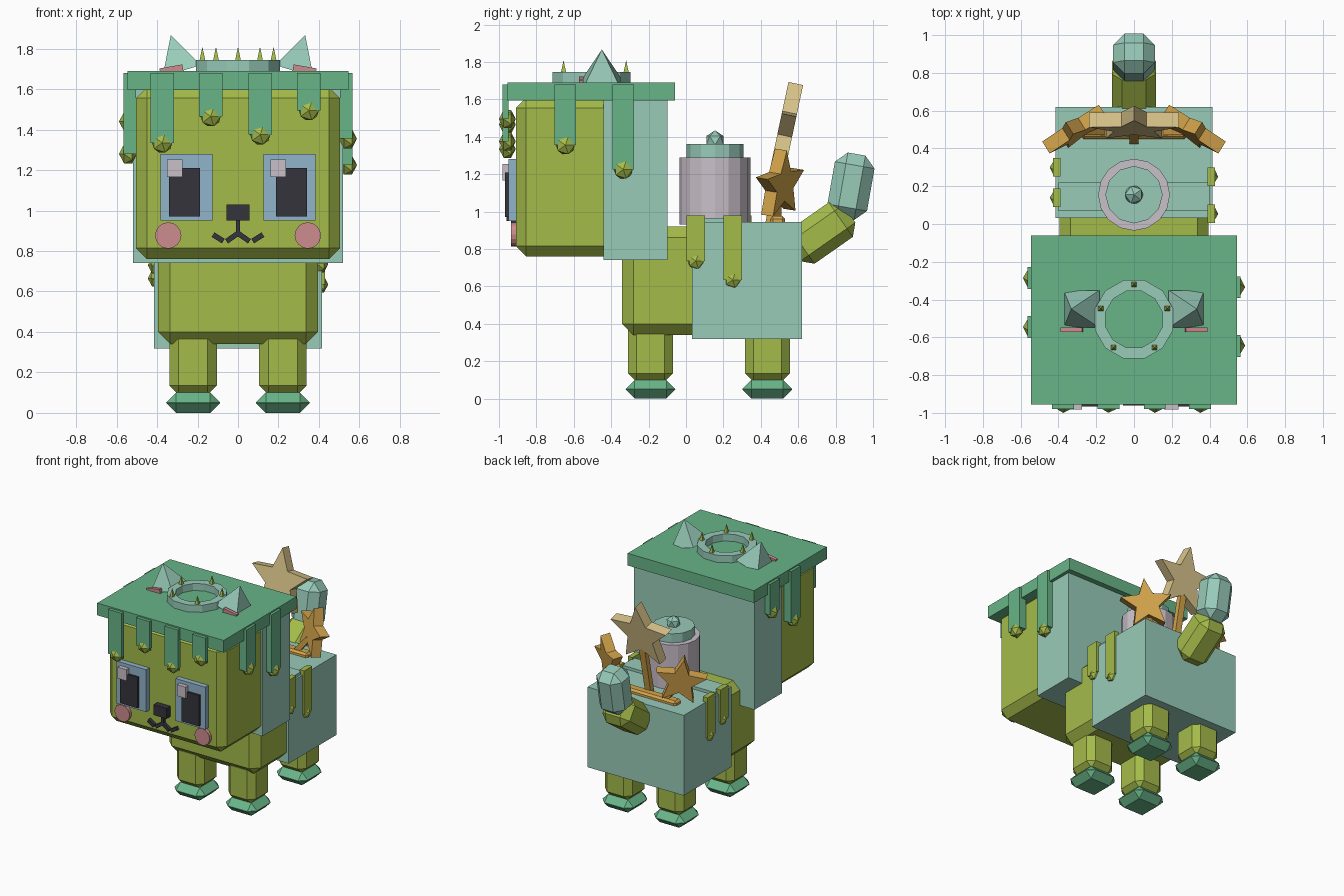
import bpy, bmesh, math
from mathutils import Matrix, Vector, Euler

cube = bpy.data.objects.get("Cube")
if cube:
    bpy.data.objects.remove(cube)


def material(name, rgb):
    lin = [((c / 255 + 0.055) / 1.055) ** 2.4 for c in rgb] + [1]
    m = bpy.data.materials.new(name)
    m.use_nodes = True
    m.diffuse_color = lin
    m.node_tree.nodes["Principled BSDF"].inputs["Base Color"].default_value = lin
    return m


LIME = material("lime", (164, 187, 74))
GREEN = material("leaf green", (104, 181, 136))
MINT = material("pale mint", (152, 203, 185))
GREY = material("pale lilac grey", (201, 192, 201))
PINK = material("pink", (204, 140, 141))
BLUE = material("pale blue", (145, 180, 203))
DARK = material("charcoal", (53, 51, 60))
GOLD = material("gold", (212, 165, 76))
SAND = material("sand", (216, 195, 138))


def finish(name, bm, mat, loc=(0, 0, 0), rot=(0, 0, 0)):
    bmesh.ops.recalc_face_normals(bm, faces=bm.faces)
    me = bpy.data.meshes.new(name)
    bm.to_mesh(me)
    bm.free()
    me.materials.append(mat)
    ob = bpy.data.objects.new(name, me)
    ob.location = loc
    ob.rotation_euler = rot
    bpy.context.collection.objects.link(ob)
    return ob


def block(name, mat, center, size, chamfer=0, rot=(0, 0, 0)):
    bm = bmesh.new()
    bmesh.ops.create_cube(bm, size=1, matrix=Matrix.Diagonal((*size, 1)))
    if chamfer:
        bmesh.ops.bevel(bm, geom=bm.edges[:], offset=chamfer, segments=1, affect='EDGES')
    return finish(name, bm, mat, center, rot)


def span(name, mat, x, y, z, chamfer=0):
    """Block given by its low and high limits on each axis."""
    return block(name, mat, [(a + b) / 2 for a, b in (x, y, z)],
                 [b - a for a, b in (x, y, z)], chamfer)


def cone(name, mat, base, r1, r2, height, sides, rot=(0, 0, 0), turn=0):
    bm = bmesh.new()
    bmesh.ops.create_cone(bm, cap_ends=True, segments=sides, radius1=r1, radius2=r2, depth=height,
                          matrix=Matrix.Translation((0, 0, height / 2)) @ Matrix.Rotation(turn, 4, 'Z'))
    return finish(name, bm, mat, base, rot)


def ball(name, mat, center, radius, direction=(0, 0, 1), flat=1.0):
    bm = bmesh.new()
    bmesh.ops.create_icosphere(bm, subdivisions=1, radius=radius)
    bmesh.ops.scale(bm, vec=(1, 1, flat), verts=bm.verts)
    return finish(name, bm, mat, center, Vector(direction).to_track_quat('Z', 'Y').to_euler())


def star(name, mat, center, radius, thick, rot):
    """Five-pointed plate facing -y before rotation."""
    bm = bmesh.new()
    verts = []
    for i in range(10):
        r = radius if i % 2 == 0 else radius * 0.45
        a = math.pi / 2 + i * math.pi / 5
        verts.append(bm.verts.new((r * math.cos(a), -thick / 2, r * math.sin(a))))
    face = bm.faces.new(verts)
    ext = bmesh.ops.extrude_face_region(bm, geom=[face])
    bmesh.ops.translate(bm, vec=(0, thick, 0),
                        verts=[v for v in ext['geom'] if isinstance(v, bmesh.types.BMVert)])
    bm.faces.ensure_lookup_table()
    return finish(name, bm, mat, center, rot)


# Head, hood and hood brim
span("head", LIME, (-0.505, 0.505), (-0.91, -0.2), (0.76, 1.61), 0.055)
span("hood_back", MINT, (-0.52, 0.52), (-0.44, -0.1), (0.74, 1.62))
span("hood_brim", GREEN, (-0.545, 0.545), (-0.955, -0.06), (1.595, 1.69))

# Front drips with beads
for i, (x, z) in enumerate([(-0.375, 1.335), (-0.135, 1.465), (0.11, 1.375), (0.35, 1.495)]):
    span(f"front_drip_{i}", GREEN, (x - 0.058, x + 0.058), (-0.98, -0.95), (z, 1.68))
    ball(f"front_bead_{i}", LIME, (x, -0.955, z), 0.056, (0, -1, 0), 0.8)

# Side drips of the hood and side straps of the blanket
hood = [(1, -0.645, 1.355), (1, -0.335, 1.225), (-1, -0.545, 1.28), (-1, -0.285, 1.44)]
saddle = [(1, 0.053, 0.735), (1, 0.25, 0.635), (-1, 0.14, 0.73), (-1, 0.30, 0.665)]
for label, drips, mat, x0, x1, half, top in (("hood", hood, GREEN, 0.505, 0.565, 0.058, 1.68),
                                             ("blanket", saddle, LIME, 0.39, 0.43, 0.049, 0.98)):
    for i, (s, y, z) in enumerate(drips):
        span(f"{label}_side_drip_{i}", mat, sorted((s * x0, s * x1)), (y - half, y + half), (z, top))
        ball(f"{label}_side_bead_{i}", LIME, (s * (x1 - 0.022), y, z), half * 0.97, (s, 0, 0), 0.8)

# Ears
for s, side in ((1, "left"), (-1, "right")):
    cone(f"{side}_ear", MINT, (s * 0.278, -0.45, 1.69), 0.14, 0, 0.185, 4,
         (0, s * math.radians(17), 0), math.pi / 4)
    block(f"{side}_inner_ear", PINK, (s * 0.328, -0.56, 1.69), (0.115, 0.026, 0.045), 0,
          (0, s * math.radians(10), 0))

# Crown ring with spikes
bm = bmesh.new()
rings = [[bm.verts.new((r * math.cos(k * math.tau / 12 + 0.26), r * math.sin(k * math.tau / 12 + 0.26), z))
          for k in range(12)] for r, z in ((0.215, 0), (0.215, 0.06), (0.155, 0.06), (0.155, 0))]
for j in range(4):
    a, b = rings[j], rings[(j + 1) % 4]
    for k in range(12):
        n = (k + 1) % 12
        bm.faces.new((a[k], a[n], b[n], b[k]))
finish("crown_ring", bm, MINT, (0, -0.505, 1.685))
for k in range(5):
    a = math.pi / 2 + k * math.tau / 5
    cone(f"crown_spike_{k}", LIME, (0.185 * math.cos(a), -0.505 + 0.185 * math.sin(a), 1.735),
         0.022, 0, 0.075, 4, (0, 0, 0), math.pi / 4)

# Eyes and cheeks
for s, side in ((1, "left"), (-1, "right")):
    x = s * 0.255
    span(f"{side}_eye", BLUE, (x - 0.128, x + 0.128), (-0.95, -0.9), (0.95, 1.28))
    px = s * 0.265
    span(f"{side}_pupil", DARK, (px - 0.076, px + 0.076), (-0.967, -0.94), (0.97, 1.21))
    gx = -0.313 if s < 0 else 0.198
    span(f"{side}_eye_glint", GREY, (gx - 0.038, gx + 0.038), (-0.982, -0.94), (1.165, 1.253))
    cone(f"{side}_cheek", PINK, (s * 0.345, -0.9, 0.877), 0.065, 0.065, 0.035, 16, (math.pi / 2, 0, 0))
    # Mouth strokes
    block(f"{side}_mouth_inner", DARK, (s * 0.028, -0.915, 0.868), (0.07, 0.04, 0.026), 0,
          (0, s * math.radians(35), 0))
    block(f"{side}_mouth_outer", DARK, (s * 0.098, -0.915, 0.865), (0.06, 0.04, 0.026), 0,
          (0, s * math.radians(-32), 0))
span("nose", DARK, (-0.057, 0.057), (-0.96, -0.9), (0.95, 1.03))
span("mouth_stem", DARK, (-0.011, 0.011), (-0.935, -0.9), (0.87, 0.96))

# Body and blanket
span("body", LIME, (-0.395, 0.395), (-0.342, 0.6), (0.34, 0.92), 0.06)
span("blanket", MINT, (-0.415, 0.415), (0.032, 0.62), (0.318, 0.943))
span("blanket_band", MINT, (-0.4, 0.4), (0.07, 0.22), (0.93, 0.965))

# Legs and feet
for y, end in ((-0.19, "front"), (0.435, "back")):
    for s, side in ((1, "left"), (-1, "right")):
        block(f"{end}_{side}_leg", LIME, (s * 0.222, y, 0.25), (0.235, 0.24, 0.32), 0.045)
        block(f"{end}_{side}_foot", GREEN, (s * 0.222, y, 0.05), (0.266, 0.266, 0.1), 0.0485)

# Tail
block("tail_base", LIME, (0, 0.725, 0.885), (0.235, 0.36, 0.225), 0.055, (math.radians(35), 0, 0))
block("tail_tip", MINT, (0, 0.882, 1.135), (0.22, 0.215, 0.35), 0.06, (math.radians(-10), 0, 0))

# Jar on the back
cone("jar", GREY, (0, 0.155, 0.93), 0.19, 0.19, 0.36, 16)
cone("jar_lid", MINT, (0, 0.155, 1.28), 0.152, 0.152, 0.08, 12)
ball("jar_knob", MINT, (0, 0.155, 1.38), 0.054)

# Stars on sticks
lean = math.radians(-12)
star("middle_star", SAND, (0, 0.535, 1.44), 0.25, 0.08, (lean, 0, 0))
block("middle_stick", GOLD, (0, 0.485, 1.13), (0.05, 0.04, 0.42), 0, (lean, 0, 0))
block("stick_base", GOLD, (0, 0.49, 0.95), (0.56, 0.08, 0.05), 0.015)
for s, side in ((1, "left"), (-1, "right")):
    star(f"{side}_star", GOLD, (s * 0.305, 0.5, 1.145), 0.19, 0.075,
         Euler((math.radians(-8), s * math.radians(8), -s * math.radians(33))))
    block(f"{side}_stick", GOLD, (s * 0.2, 0.49, 1.0), (0.04, 0.04, 0.22), 0, (0, s * math.radians(40), 0))
